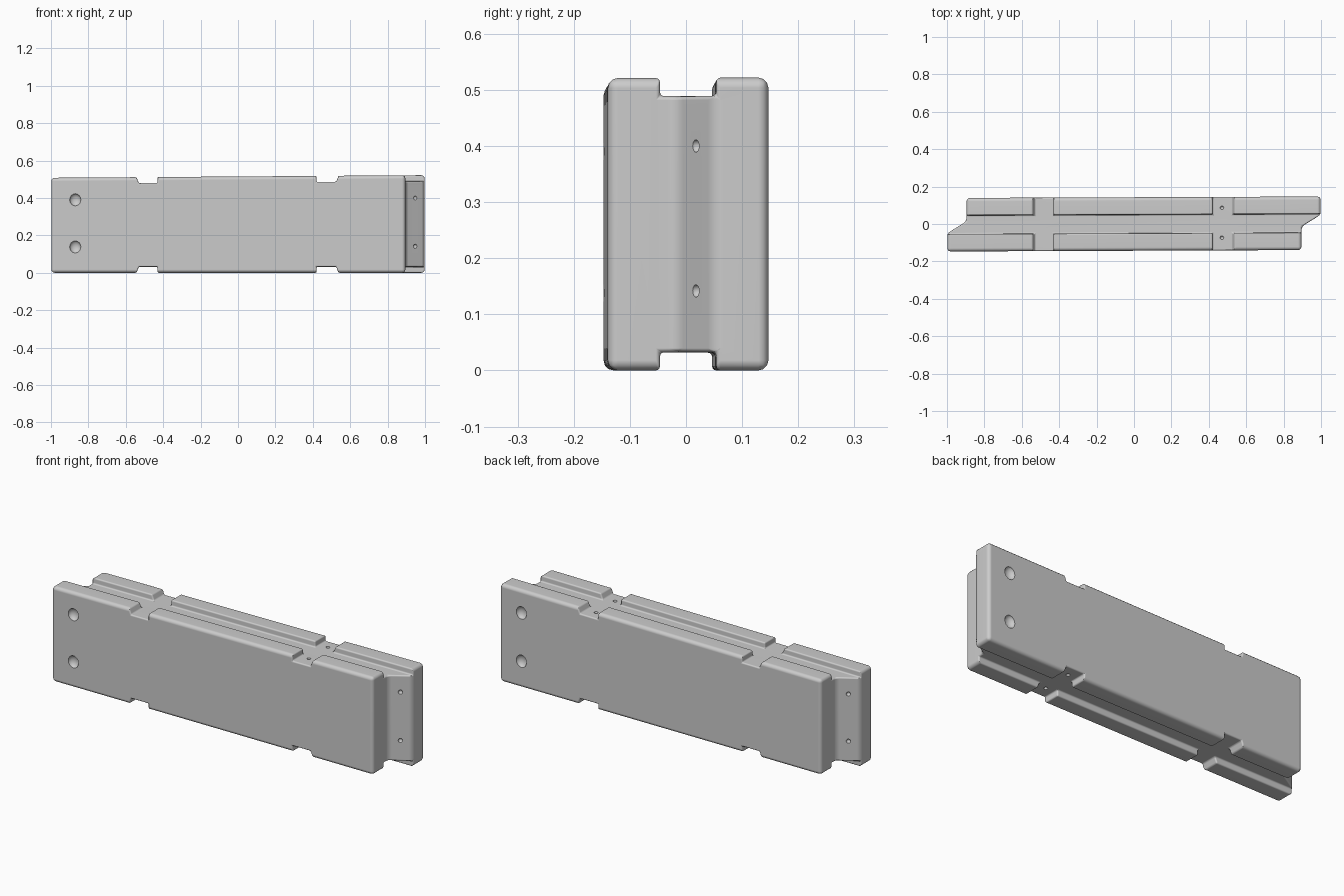
import bpy, bmesh, math
from mathutils import Matrix

if "Cube" in bpy.data.objects:
    bpy.data.objects.remove(bpy.data.objects["Cube"])

H, D = 0.515, 0.032          # block height, channel depth
NOTCHES = ((-0.53, -0.43), (0.42, 0.525))


def prism(name, outline, z0, z1):
    bm = bmesh.new()
    face = bm.faces.new([bm.verts.new((x, y, z0)) for x, y in outline])
    ext = bmesh.ops.extrude_face_region(bm, geom=[face])
    for v in ext["geom"]:
        if isinstance(v, bmesh.types.BMVert):
            v.co.z = z1
    bmesh.ops.recalc_face_normals(bm, faces=bm.faces)
    return finish(name, bm)


def finish(name, bm):
    me = bpy.data.meshes.new(name)
    bm.to_mesh(me)
    bm.free()
    ob = bpy.data.objects.new(name, me)
    bpy.context.collection.objects.link(ob)
    return ob


def apply(ob, kind, **settings):
    bpy.context.view_layer.objects.active = ob
    m = ob.modifiers.new(kind.lower(), kind)
    for k, v in settings.items():
        setattr(m, k, v)
    bpy.ops.object.modifier_apply(modifier=m.name)


def cut(ob, cutter):
    cutter.hide_render = True
    apply(ob, 'BOOLEAN', operation='DIFFERENCE', solver='EXACT', object=cutter)
    bpy.data.objects.remove(cutter)


# Block with stepped, slanted ends (half outline turned 180 degrees)
half = [(0.895, -0.143), (0.895, -0.018), (0.998, 0.045), (0.998, 0.143)]
block = prism("barrier_block", half + [(-x, -y) for x, y in half], 0, H)

# Long channel crossed by two notches, on top and bottom
side = [(-1.2, -0.05)]
for a, b in NOTCHES:
    side += [(a, -0.05), (a, -0.3), (b, -0.3), (b, -0.05)]
side.append((1.2, -0.05))
cross = side + [(x, -y) for x, y in reversed(side)]
for floor, outer in ((D, -D), (H - D, H + D)):
    cutter = prism("channel_cutter", cross, floor, outer)
    for v in cutter.data.vertices:      # slope the outer notch walls
        if abs(v.co.z - outer) < 1e-4 and 0.5 < abs(v.co.x) < 0.6:
            v.co.x += math.copysign(0.025, v.co.x)
    cut(block, cutter)

# Rounded edges: wide on the outside, tight in the channels
bm = bmesh.new()
bm.from_mesh(block.data)
bmesh.ops.dissolve_limit(bm, angle_limit=math.radians(1),
                         verts=bm.verts, edges=bm.edges)
weight = bm.edges.layers.float.new("bevel_weight_edge")
for e in bm.edges:
    if e.calc_face_angle(0) < math.radians(15):
        continue
    p, q = (v.co for v in e.verts)
    flat = all(min(c.z, H - c.z) < 1e-3 for c in (p, q))
    rim = flat and (min(abs(p.y), abs(q.y)) > 0.13 or min(abs(p.x), abs(q.x)) > 0.88
                    and abs(p.y - q.y) > 0.02)
    upright = abs(p.z - q.z) > 0.3
    e[weight] = 1.0 if rim or upright else 0.4
bm.to_mesh(block.data)
bm.free()
apply(block, 'BEVEL', limit_method='WEIGHT', width=0.018, segments=3,
      use_clamp_overlap=False)

# Bolt recesses, end holes and channel-floor holes
bm = bmesh.new()


def pit(loc, size):
    bmesh.ops.create_uvsphere(bm, u_segments=16, v_segments=8, radius=1,
                              matrix=Matrix.Translation(loc) @ Matrix.Diagonal((*size, 1)))


for z in (0.14, 0.395):
    for s in (-1, 1):
        pit((0.87 * s, 0.143 * s, z), (0.03, 0.022, 0.033))
        pit((0.947 * s, 0.014 * s, z), (0.011, 0.011, 0.011))
for z in (D, H - D):
    for y in (-0.075, 0.085):
        pit((0.47, y, z), (0.01, 0.01, 0.012))
cut(block, finish("hole_cutter", bm))

# Slight cast unevenness: block rises and skews a little toward +x
for v in block.data.vertices:
    x, z = v.co.x, v.co.z
    v.co.y += 0.004 * x
    v.co.z += 0.007 * x * z / H

# Smooth shading with crisp edges
bpy.ops.object.select_all(action='DESELECT')
block.select_set(True)
bpy.context.view_layer.objects.active = block
bpy.ops.object.shade_smooth_by_angle(angle=math.radians(40))
wn = block.modifiers.new("weighted_normals", 'WEIGHTED_NORMAL')
wn.keep_sharp = True
